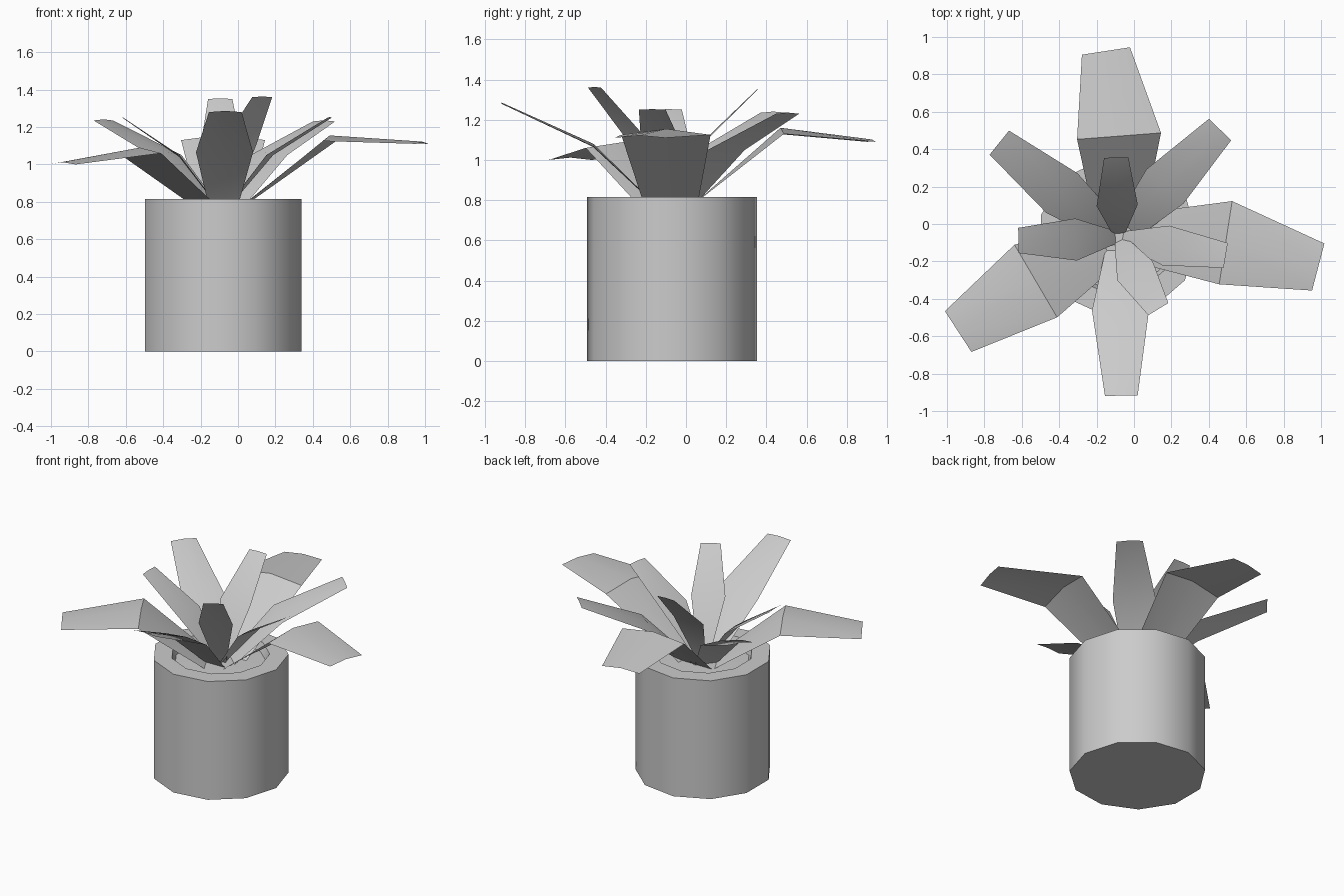
import bpy
from mathutils import Vector

if "Cube" in bpy.data.objects:
    bpy.data.objects.remove(bpy.data.objects["Cube"])

CENTRE = Vector((-0.08, -0.07, 0))


def mesh_object(name, verts, faces, angle=0.7):
    me = bpy.data.meshes.new(name)
    me.from_pydata(verts, [], faces)
    ob = bpy.data.objects.new(name, me)
    bpy.context.collection.objects.link(ob)
    bpy.ops.object.select_all(action='DESELECT')
    ob.select_set(True)
    bpy.context.view_layer.objects.active = ob
    bpy.ops.object.shade_smooth_by_angle(angle=angle)
    return ob


def lathe(name, profile, sides, cx, cy, cap_start=False, cap_end=False):
    from math import cos, sin, tau
    verts = [(cx + r * cos(tau * i / sides), cy + r * sin(tau * i / sides), z)
             for r, z in profile for i in range(sides)]
    faces = []
    for k in range(len(profile) - 1):
        for i in range(sides):
            j = (i + 1) % sides
            a, b = k * sides, (k + 1) * sides
            faces.append((a + i, a + j, b + j, b + i))
    if cap_start:
        faces.append(tuple(reversed(range(sides))))
    if cap_end:
        n = (len(profile) - 1) * sides
        faces.append(tuple(range(n, n + sides)))
    return mesh_object(name, verts, faces)


def leaf(name, base_r, base_w, crest, mid, mid_w, tip, tip_w):
    """Two-segment blade with a slightly raised midrib."""
    mid, tip = Vector(mid), Vector(tip)
    out = Vector((mid.x - CENTRE.x, mid.y - CENTRE.y, 0)).normalized()
    base = CENTRE + out * base_r + Vector((0, 0, 0.765))
    out2 = Vector((tip.x - mid.x, tip.y - mid.y, 0)).normalized()
    rows = ((base, base_w, out, 0), (mid, mid_w, (out + out2).normalized(), crest),
            (tip, tip_w, out2, crest * 0.4))
    verts = []
    for p, w, d, c in rows:
        side = Vector((-d.y, d.x, 0)) * w / 2
        verts += [p + side, p + Vector((0, 0, c)), p - side]
    faces = [(r + c, r + c + 1, r + c + 4, r + c + 3) for r in (0, 3) for c in (0, 1)]
    # faces wind so the normals point up
    faces = [tuple(f) for f in faces]
    ob = mesh_object(name, verts, faces)
    if ob.data.polygons[0].normal.z < 0:
        ob.data.flip_normals()
    return ob


# Pot with a thick rim, and the soil inside it
lathe("pot", [(0.427, 0), (0.427, 0.815), (0.31, 0.815), (0.29, 0.76)],
      11, -0.087, -0.07, cap_start=True)
lathe("soil", [(0.29, 0.76), (0.12, 0.765)], 11, -0.087, -0.07, cap_end=True)

# Broad outer leaves that bend down
outer = [((-0.08, 0.47, 1.13), 0.45, (-0.15, 0.925, 1.09), 0.26),
         ((0.49, -0.10, 1.125), 0.45, (0.985, -0.23, 1.11), 0.26),
         ((-0.525, -0.305, 1.06), 0.45, (-0.94, -0.575, 1.00), 0.26)]
# Middle leaves
middle = [((-0.072, -0.46, 1.065), 0.305, (-0.068, -0.918, 1.28), 0.175),
          ((-0.385, 0.165, 1.05), 0.27, (-0.72, 0.435, 1.235), 0.165),
          ((0.165, 0.20, 1.05), 0.27, (0.46, 0.505, 1.23), 0.165)]
# Upright inner leaves
inner = [((-0.09, 0.10, 1.10), 0.22, (-0.095, 0.355, 1.35), 0.13),
         ((-0.31, -0.083, 1.04), 0.225, (-0.618, -0.088, 1.25), 0.135),
         ((0.17, -0.115, 1.05), 0.215, (0.49, -0.168, 1.25), 0.135),
         ((0.005, -0.25, 1.11), 0.215, (0.13, -0.455, 1.36), 0.125)]

for kind, group, base_r, base_w, crest in (("outer", outer, 0.09, 0.26, 0.03),
                                           ("middle", middle, 0.07, 0.15, 0.015),
                                           ("inner", inner, 0.02, 0.07, 0.008)):
    for n, args in enumerate(group, 1):
        leaf(f"{kind}_leaf_{n}", base_r, base_w, crest, *args)
